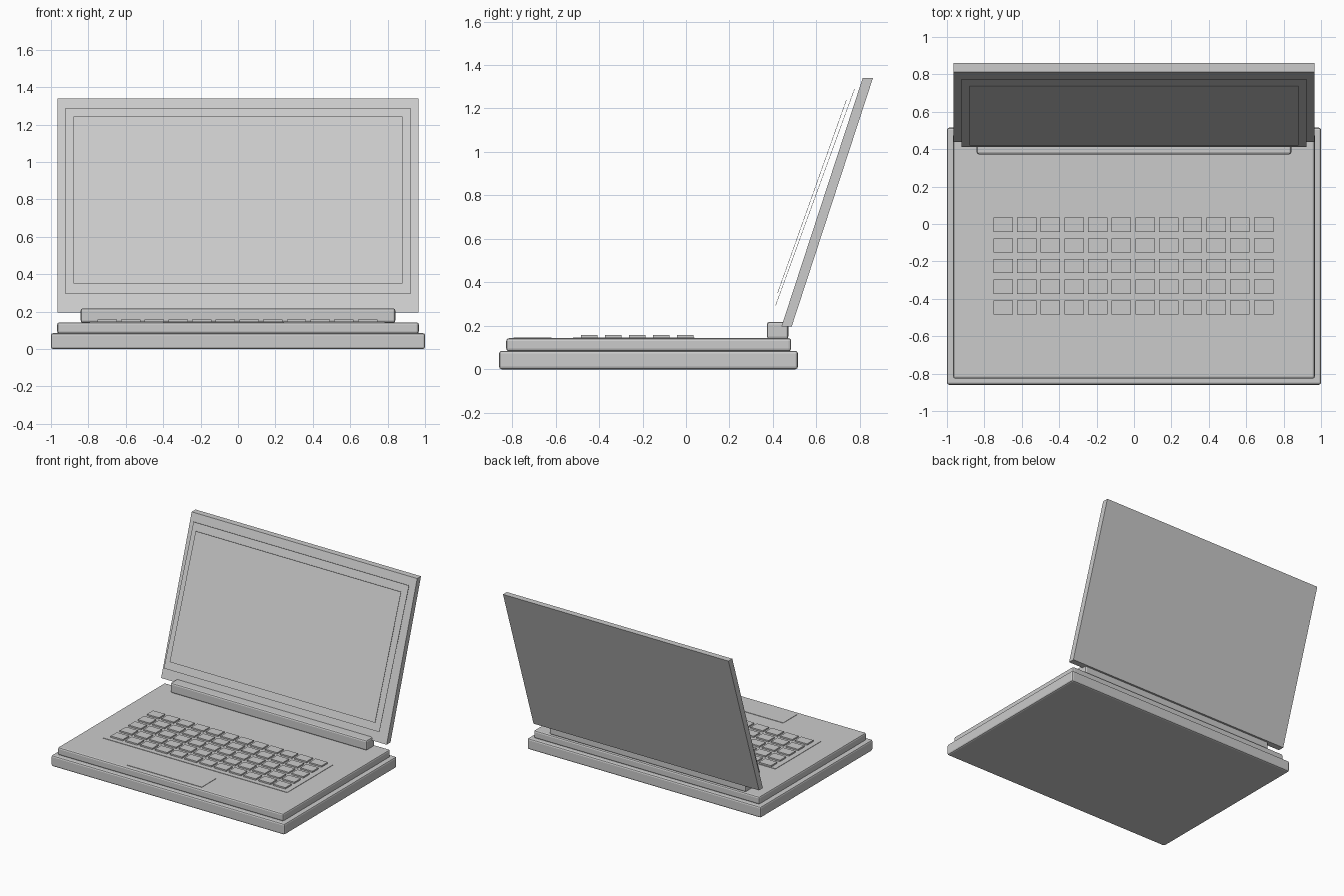
import bpy
import bmesh

cube = bpy.data.objects.get("Cube")
if cube:
    bpy.data.objects.remove(cube, do_unlink=True)

grey = bpy.data.materials.new("plain_grey")
grey.use_nodes = True
colour = (0.6, 0.6, 0.6, 1)
grey.diffuse_color = colour
grey.node_tree.nodes["Principled BSDF"].inputs["Base Color"].default_value = colour


def finish(name, bm, bevel=0):
    """Turn a bmesh into a named object, with optional softened edges."""
    bmesh.ops.recalc_face_normals(bm, faces=bm.faces)
    mesh = bpy.data.meshes.new(name)
    bm.to_mesh(mesh)
    bm.free()
    mesh.materials.append(grey)
    obj = bpy.data.objects.new(name, mesh)
    bpy.context.collection.objects.link(obj)
    if bevel:
        mod = obj.modifiers.new("soft_edges", 'BEVEL')
        mod.width = bevel
        mod.segments = 2
    return obj


def add_box(bm, x, y, z):
    """Add a box given its (min, max) range on each axis."""
    for v in bmesh.ops.create_cube(bm, size=1)["verts"]:
        v.co = [r[0] if c < 0 else r[1] for c, r in zip(v.co, (x, y, z))]


def box(name, x, y, z, bevel=0):
    bm = bmesh.new()
    add_box(bm, x, y, z)
    return finish(name, bm, bevel)


def leaning_panel(name, half_width, bottom, top, depth):
    """Extrude a sheared side profile; bottom and top are front (y, z) points."""
    bm = bmesh.new()
    profile = [bottom, (bottom[0] + depth, bottom[1]),
               (top[0] + depth, top[1]), top]
    face = bm.faces.new([bm.verts.new((-half_width, y, z)) for y, z in profile])
    side = bmesh.ops.extrude_face_region(bm, geom=[face])["geom"]
    moved = [g for g in side if isinstance(g, bmesh.types.BMVert)]
    bmesh.ops.translate(bm, verts=moved, vec=(2 * half_width, 0, 0))
    return finish(name, bm)


# Body: wide lower case, slightly smaller deck, hinge bar
box("lower_case", (-1, 1), (-0.86, 0.515), (0, 0.085), 0.012)
box("upper_deck", (-0.967, 0.967), (-0.827, 0.484), (0.083, 0.143), 0.012)
box("hinge_bar", (-0.841, 0.841), (0.372, 0.471), (0.14, 0.218), 0.012)

# Thin plates on the deck
DECK = 0.14
box("keyboard_plate", (-0.793, 0.787), (-0.521, 0.038), (DECK, 0.146))
box("touchpad", (-0.4, 0.245), (-0.793, -0.618), (DECK, 0.146))

# Grid of keys
bm = bmesh.new()
for row in range(5):
    for col in range(12):
        x = -0.7 + col * 0.1266
        y = -0.004 - row * 0.1105
        add_box(bm, (x - 0.052, x + 0.052), (y - 0.038, y + 0.038), (DECK, 0.157))
finish("keys", bm)

# Lid with its bezel and screen standing just in front
leaning_panel("lid", 0.966, (0.439, 0.196), (0.813, 1.34), 0.047)
leaning_panel("screen_bezel", 0.923, (0.411, 0.293), (0.774, 1.289), 0.002)
leaning_panel("screen", 0.88, (0.42, 0.35), (0.738, 1.242), 0.002)
